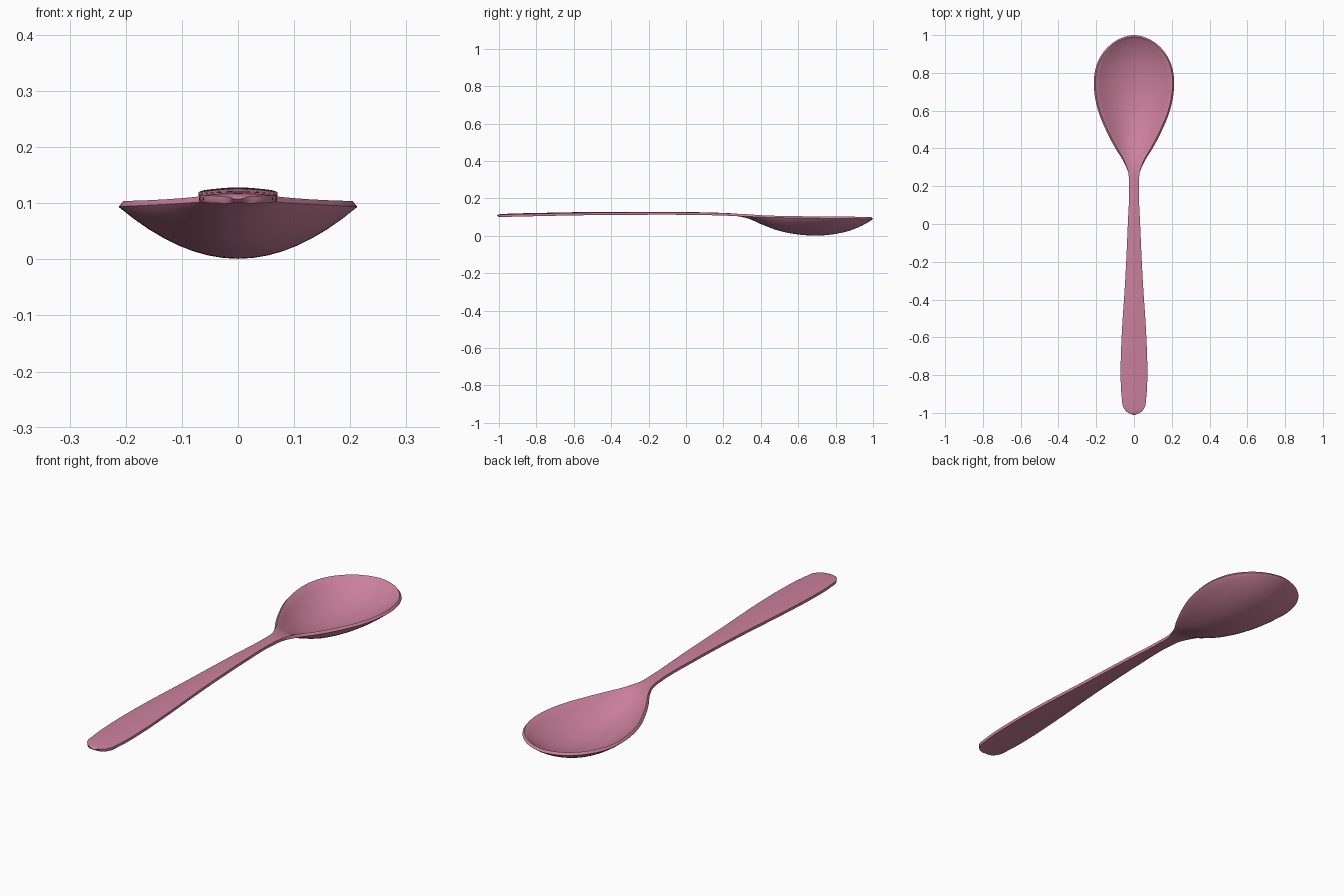
import bpy, bmesh
from mathutils import Vector

if "Cube" in bpy.data.objects:
    bpy.data.objects.remove(bpy.data.objects["Cube"])

# Underside stations: y, half width, edge height, centre height
STATIONS = [
    (-1.00, 0.000, 0.100, 0.100), (-0.994, 0.034, 0.100, 0.102),
    (-0.97, 0.055, 0.101, 0.104), (-0.92, 0.063, 0.102, 0.106),
    (-0.75, 0.069, 0.106, 0.110), (-0.60, 0.064, 0.109, 0.113),
    (-0.30, 0.045, 0.112, 0.115), (0.00, 0.031, 0.112, 0.114),
    (0.20, 0.025, 0.108, 0.109), (0.27, 0.030, 0.105, 0.105),
    (0.33, 0.055, 0.103, 0.093), (0.40, 0.098, 0.100, 0.063),
    (0.50, 0.150, 0.097, 0.026), (0.60, 0.190, 0.095, 0.007),
    (0.70, 0.210, 0.094, 0.001), (0.78, 0.211, 0.093, 0.007),
    (0.86, 0.191, 0.092, 0.023), (0.93, 0.145, 0.091, 0.049),
    (0.98, 0.078, 0.090, 0.076), (1.00, 0.000, 0.090, 0.090),
]
COLS, STEPS, WALL = 16, 5, 0.013


def smooth_path(points, steps):
    """Smooth curve through the stations, mirrored past both tips."""
    p = [Vector(q) for q in points]
    flip = lambda q: Vector((q[0], -q[1], q[2], q[3]))
    p = [flip(p[1])] + p + [flip(p[-2])]
    t = [0.0]
    for a, b in zip(p, p[1:]):
        t.append(t[-1] + (b - a).length)
    out = []
    for i in range(1, len(p) - 2):
        h = t[i + 1] - t[i]

        def tangent(k):
            h0, h1 = t[k] - t[k - 1], t[k + 1] - t[k]
            return ((p[k] - p[k - 1]) / h0 * h1 + (p[k + 1] - p[k]) / h1 * h0) / (h0 + h1)

        m0, m1 = tangent(i) * h, tangent(i + 1) * h
        for s in range(steps):
            f = s / steps
            out.append(p[i] * (2*f**3 - 3*f**2 + 1) + m0 * (f**3 - 2*f**2 + f)
                       + p[i + 1] * (3*f**2 - 2*f**3) + m1 * (f**3 - f**2))
    return out + [p[-2]]


# Spoon underside: a sheet with parabolic cross-sections
bm = bmesh.new()
rows = []
for y, w, edge, mid in smooth_path(STATIONS, STEPS):
    us = [2 * c / COLS - 1 for c in range(COLS + 1)]
    rows.append([bm.verts.new((u * w, y, mid + (edge - mid) * u * u)) for u in us])
for a, b in zip(rows, rows[1:]):
    for c in range(COLS):
        bm.faces.new((a[c], a[c + 1], b[c + 1], b[c]))
bmesh.ops.remove_doubles(bm, verts=bm.verts, dist=1e-5)
bmesh.ops.recalc_face_normals(bm, faces=bm.faces)
if sum(f.normal.z for f in bm.faces) < 0:
    bmesh.ops.reverse_faces(bm, faces=bm.faces)
mesh = bpy.data.meshes.new("spoon")
bm.to_mesh(mesh)
bm.free()
spoon = bpy.data.objects.new("spoon", mesh)
bpy.context.collection.objects.link(spoon)
bpy.context.view_layer.objects.active = spoon
spoon.select_set(True)

# Wall thickness grows upward, with a softened rim
wall = spoon.modifiers.new("wall", 'SOLIDIFY')
wall.thickness, wall.offset = WALL, 1
rim = spoon.modifiers.new("rim", 'BEVEL')
rim.width, rim.segments = 0.002, 2
rim.limit_method, rim.angle_limit = 'ANGLE', 0.9
bpy.ops.object.shade_smooth_by_angle(angle=0.7)

# Pink finish
pink = bpy.data.materials.new("pink")
pink.diffuse_color = (0.60, 0.22, 0.33, 1)
pink.use_nodes = True
pink.node_tree.nodes["Principled BSDF"].inputs["Base Color"].default_value = pink.diffuse_color
mesh.materials.append(pink)
